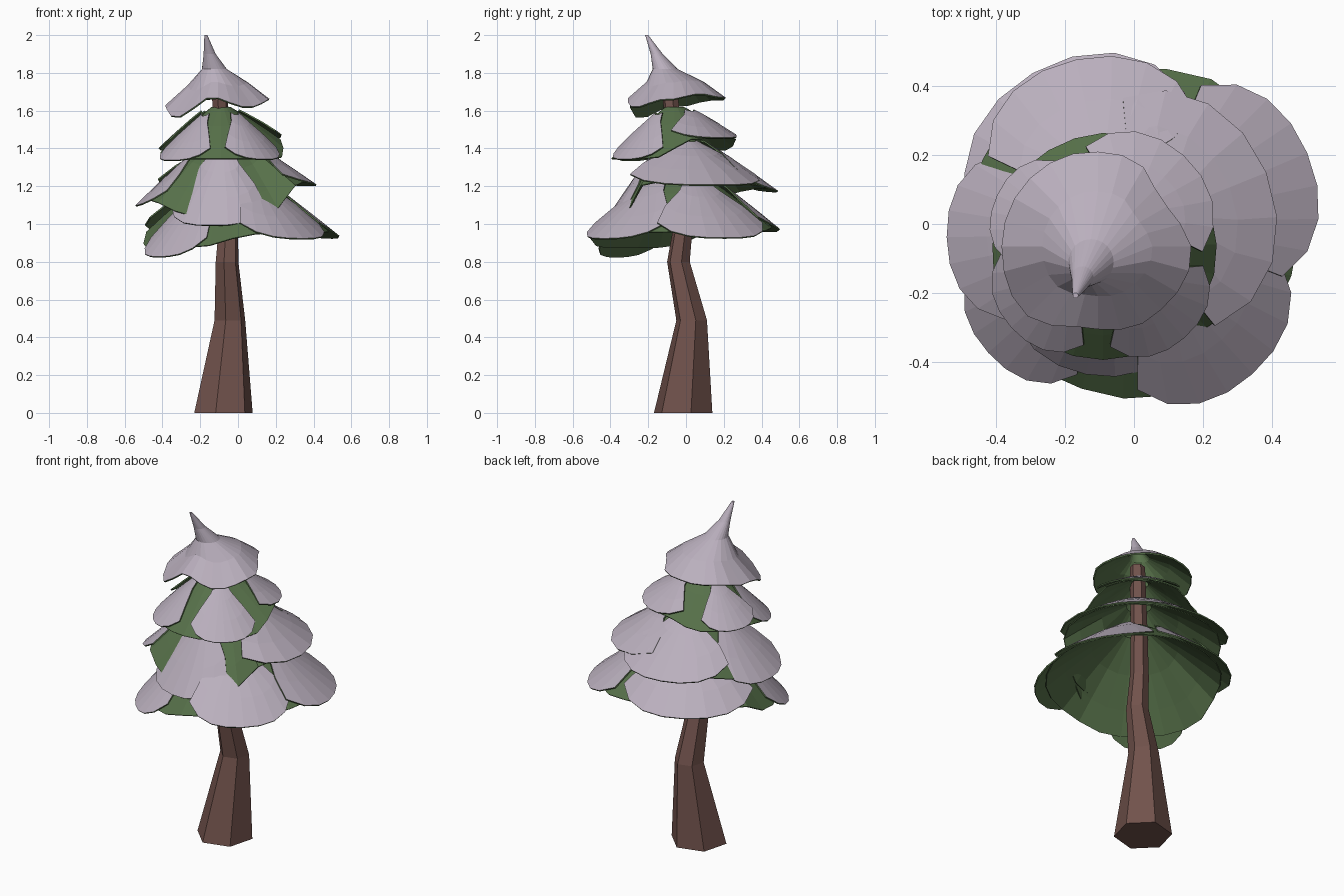
import bpy
import math
from math import sin, cos, pi, radians

if "Cube" in bpy.data.objects:
    bpy.data.objects.remove(bpy.data.objects["Cube"])


def material(name, rgb):
    m = bpy.data.materials.new(name)
    m.diffuse_color = (*rgb, 1)
    m.use_nodes = True
    m.node_tree.nodes["Principled BSDF"].inputs["Base Color"].default_value = m.diffuse_color
    return m


BARK = material("brown_bark", (0.165, 0.085, 0.072))
GREEN = material("pine_green", (0.095, 0.165, 0.068))
SNOW = material("lavender_snow", (0.49, 0.43, 0.51))


def make(name, verts, faces, mats, thickness=0):
    me = bpy.data.meshes.new(name)
    me.from_pydata(verts, [], faces)
    for m in mats:
        me.materials.append(m)
    ob = bpy.data.objects.new(name, me)
    bpy.context.collection.objects.link(ob)
    if thickness:
        s = ob.modifiers.new("thickness", 'SOLIDIFY')
        s.thickness = thickness
        s.offset = -1
        s.material_offset = s.material_offset_rim = len(mats) - 1
    return ob


def grid_faces(rows, cols, wrap):
    """Quads between consecutive rows; row order runs outward and down."""
    return [(i * cols + j, (i + 1) * cols + j,
             (i + 1) * cols + (j + 1) % cols, i * cols + (j + 1) % cols)
            for i in range(rows - 1) for j in range(cols if wrap else cols - 1)]


def blend(theta, lobes, spread=34):
    """Rim radius and height at an angle, blended from nearby lobes."""
    sw = sr = sz = 0
    for a, hw, r, z in lobes:
        d = (theta - radians(a) + pi) % (2 * pi) - pi
        w = math.exp(-(d / radians(spread)) ** 2) + 1e-6
        sw, sr, sz = sw + w, sr + w * r, sz + w * z
    return sr / sw, sz / sw


# Trunk: crooked six-sided loft (x, y, z, radius)
path = [(-0.077, -0.015, 0, 0.16), (-0.043, 0.03, 0.49, 0.084),
        (-0.058, -0.04, 0.8, 0.062), (-0.05, -0.014, 1.0, 0.052),
        (-0.075, -0.045, 1.3, 0.046), (-0.1, -0.09, 1.74, 0.042)]
n = 6
verts = [(x + r * cos(2 * pi * k / n + pi / 12), y + r * sin(2 * pi * k / n + pi / 12), z)
         for x, y, z, r in reversed(path) for k in range(n)]
last = (len(path) - 1) * n
make("trunk", verts, grid_faces(len(path), n, True)
     + [tuple(range(n)), tuple(range(last + n - 1, last - 1, -1))], [BARK])


def tier(name, cx, cy, z0, r0, lobes, start=0.15, narrow=0.2, reach=0.87):
    # Green needle skirt under the snow
    cols, v = 24, []
    for t in (0, 0.4, 0.75, 1):
        for j in range(cols):
            th = 2 * pi * j / cols
            r, z = blend(th, lobes)
            s = t * reach
            rr = r0 + (r - r0) * s
            v.append((cx + rr * cos(th), cy + rr * sin(th), z0 + (z - z0) * s ** 1.1))
    make(name + "_needles", v, grid_faces(4, cols, True), [GREEN], 0.006)
    # Rounded snow-covered boughs, green beneath
    for i, (a, hw, r, z) in enumerate(lobes):
        v, cols = [], 9
        for t in (start, 0.45, 0.72, 1):
            for j in range(cols):
                u = -1 + 2 * j / (cols - 1)
                s = t * (1 - 0.2 * abs(u) ** 3)
                th = radians(a) + u * radians(hw) * min(1, narrow + 1.05 * t)
                rr = r0 + (r - r0) * s
                v.append((cx + rr * cos(th), cy + rr * sin(th),
                          z0 + (z - z0) * s ** 1.1 + 0.018 + 0.006 * (i % 2)))
        make(f"{name}_bough_{i + 1}", v, grid_faces(4, cols, False), [SNOW, GREEN], 0.008)


# Boughs: (angle, half width in degrees, rim radius, rim height)
tier("lowest_tier", -0.03, -0.02, 1.28, 0.08,
     [(23, 39, 0.58, 0.91), (-48, 37, 0.56, 0.90), (222, 30, 0.53, 0.81), (120, 54, 0.53, 0.94)])
tier("middle_tier", -0.06, -0.03, 1.45, 0.07,
     [(22, 64, 0.48, 1.19), (-101, 47, 0.415, 0.97), (181, 37, 0.485, 1.08), (102, 46, 0.52, 1.15)])
tier("upper_tier", -0.09, -0.06, 1.62, 0.05,
     [(222, 37, 0.36, 1.32), (-49, 37, 0.36, 1.32), (48, 52, 0.35, 1.44), (155, 35, 0.34, 1.37)],
     0.25, 0.1, 0.92)

# Snowy cap: concave cone with bent tip and uneven lobes
cap = [(180, 0, 0.28, 1.63), (218, 0, 0.29, 1.565), (-97, 0, 0.24, 1.67), (-55, 0, 0.26, 1.62),
       (-5, 0, 0.275, 1.66), (32, 0, 0.23, 1.69), (75, 0, 0.275, 1.67), (125, 0, 0.28, 1.66)]
rings = [(-0.17, -0.208, 2.0, 0.008), (-0.15, -0.155, 1.9, 0.032), (-0.125, -0.11, 1.82, 0.066)]
cols = 24
verts = [(x + r * cos(2 * pi * j / cols), y + r * sin(2 * pi * j / cols), z)
         for x, y, z, r in rings for j in range(cols)]
for t in (0.45, 1):
    for j in range(cols):
        th = 2 * pi * j / cols
        r, z = blend(th, cap, 20)
        rr = 0.066 + (r - 0.066) * t
        verts.append((-0.105 + rr * cos(th), -0.065 + rr * sin(th), 1.82 + (z - 1.82) * t))
make("snowy_cap", verts, grid_faces(5, cols, True) + [tuple(range(cols))], [SNOW, GREEN], 0.009)
